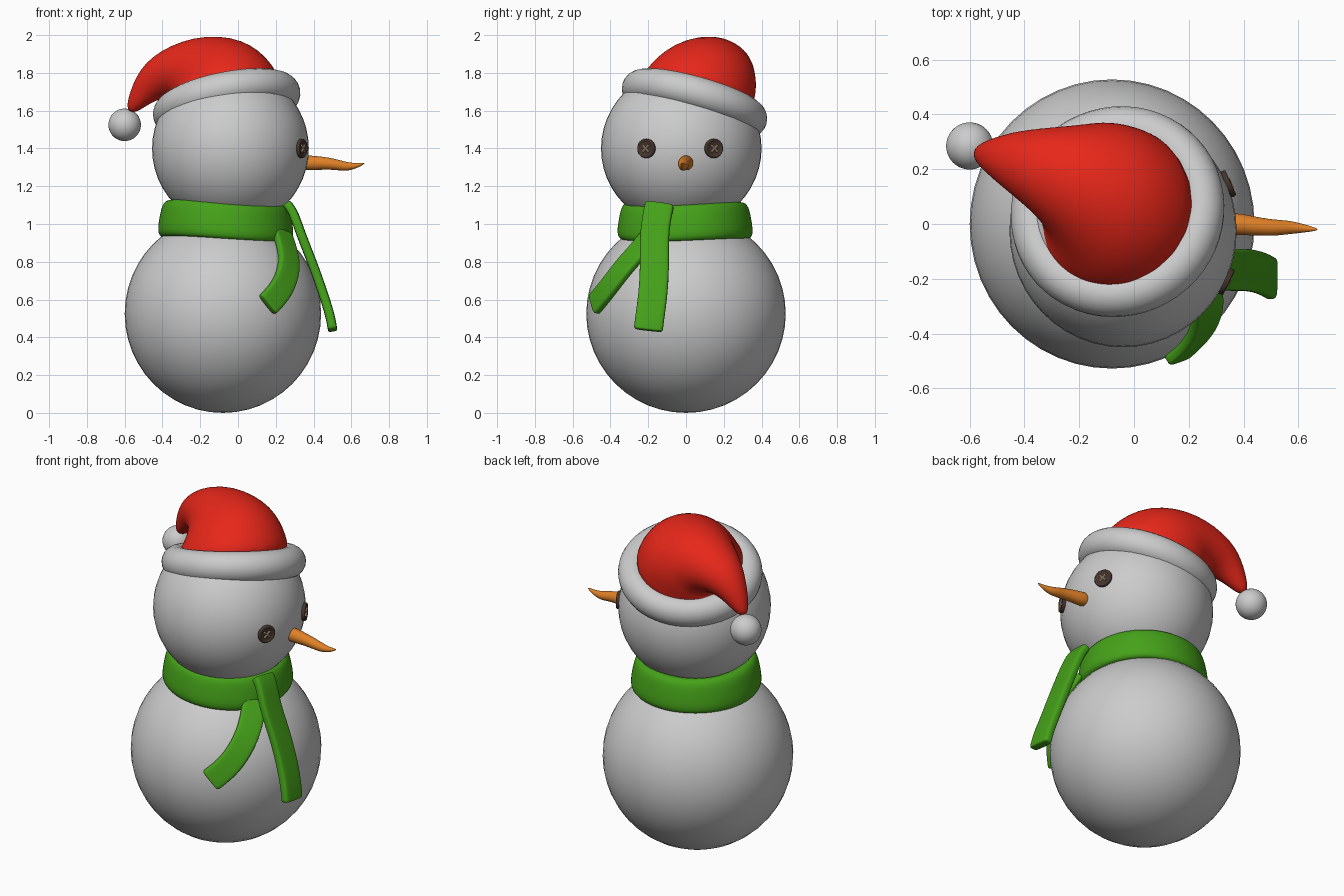
import bpy, bmesh
from math import pi, cos, sin
from mathutils import Vector, Matrix

if "Cube" in bpy.data.objects:
    bpy.data.objects.remove(bpy.data.objects["Cube"])

HEAD = Vector((-0.04, -0.025, 1.40))
BODY = Vector((-0.08, 0.0, 0.525))


def material(name, rgb):
    m = bpy.data.materials.new(name)
    m.diffuse_color = (*rgb, 1)
    m.use_nodes = True
    m.node_tree.nodes["Principled BSDF"].inputs["Base Color"].default_value = m.diffuse_color
    return m


RED = material("red_felt", (0.8, 0.02, 0.01))
GREEN = material("green_wool", (0.06, 0.36, 0.01))
ORANGE = material("carrot_orange", (0.75, 0.22, 0.02))
BROWN = material("dark_brown", (0.06, 0.035, 0.025))
THREAD = material("thread", (0.8, 0.55, 0.35))


def finish(ob, name, mat=None):
    ob.name = name
    if mat:
        ob.data.materials.append(mat)
    for p in ob.data.polygons:
        p.use_smooth = True
    return ob


def ball(name, loc, radii):
    bpy.ops.mesh.primitive_uv_sphere_add(segments=48, ring_count=24, radius=1, location=loc)
    ob = bpy.context.object
    ob.scale = radii
    return finish(ob, name)


def loft(name, rings, mat, closed=False, subsurf=2):
    """Skin rings of points, capping both ends or closing into a loop."""
    bm = bmesh.new()
    vs = [[bm.verts.new(p) for p in r] for r in rings]
    n = len(vs[0])
    pairs = list(zip(vs, vs[1:])) + ([(vs[-1], vs[0])] if closed else [])
    for a, b in pairs:
        for i in range(n):
            j = (i + 1) % n
            bm.faces.new((a[i], a[j], b[j], b[i]))
    if not closed:
        bm.faces.new(vs[0])
        bm.faces.new(vs[-1])
    bmesh.ops.recalc_face_normals(bm, faces=bm.faces)
    me = bpy.data.meshes.new(name)
    bm.to_mesh(me)
    bm.free()
    ob = bpy.data.objects.new(name, me)
    bpy.context.collection.objects.link(ob)
    if subsurf:
        mod = ob.modifiers.new("smooth", 'SUBSURF')
        mod.levels = mod.render_levels = subsurf
    return finish(ob, name, mat)


def circle(c, normal, r, ref, n=20):
    """Circle of points, with its start kept in line with ref."""
    nrm = Vector(normal).normalized()
    u = nrm.cross(Vector(ref)).normalized()
    v = nrm.cross(u)
    return [Vector(c) + r * (u * cos(2*pi*i/n) + v * sin(2*pi*i/n)) for i in range(n)]


def strip(name, pts, wide_dir, width, thick, mat):
    """Soft flat band along a path; wide_dir(point, tangent) gives its width direction."""
    pts = [Vector(p) for p in pts]
    rings = []
    w, t = width / 2, thick / 2
    for i, p in enumerate(pts):
        tan = (pts[min(i+1, len(pts)-1)] - pts[max(i-1, 0)]).normalized()
        u = wide_dir(p, tan)
        u = (u - tan * u.dot(tan)).normalized()
        v = tan.cross(u)
        shape = [(-w, -t*.7), (-w*.8, -t), (0, -t), (w*.8, -t),
                 (w, -t*.7), (w, t*.7), (w*.8, t), (0, t), (w*.8*-1, t), (-w, t*.7)]
        ring = [p + u*a + v*b for a, b in shape]
        rings.append(ring)
        # doubled loop by each end keeps the ends square
        step = tan * 0.012
        if i == 0:
            rings.append([q + step for q in ring])
        if i == len(pts) - 1:
            rings.insert(-1, [q - step for q in ring])
    return loft(name, rings, mat)


# Snowballs
ball("body", BODY, (0.52, 0.528, 0.525))
ball("head", HEAD, (0.415, 0.425, 0.42))

# Hat: tilted brim, drooping cap and pompom
up = Vector((-0.2, 0.28, 1))
bpy.ops.mesh.primitive_torus_add(major_segments=56, minor_segments=20,
                                 major_radius=0.315, minor_radius=0.081,
                                 location=(-0.06, 0.045, 1.637))
brim = bpy.context.object
brim.rotation_euler = up.to_track_quat('Z', 'Y').to_euler()
brim.scale = (1, 1, 1.06)
finish(brim, "hat_brim")
cap = [((-0.06, 0.045, 1.64), up, 0.32),
       ((-0.085, 0.07, 1.73), (-0.35, 0.25, 0.9), 0.305),
       ((-0.15, 0.12, 1.80), (-0.68, 0.28, 0.72), 0.27),
       ((-0.27, 0.18, 1.82), (-0.93, 0.27, 0.2), 0.19),
       ((-0.415, 0.225, 1.78), (-0.85, 0.15, -0.5), 0.125),
       ((-0.50, 0.245, 1.70), (-0.55, 0.1, -0.85), 0.075),
       ((-0.572, 0.26, 1.59), (-0.3, 0.1, -0.95), 0.028)]
loft("hat_cap", [circle(c, n, r, (0.3, 0.95, 0)) for c, n, r in cap], RED)
ball("pompom", (-0.60, 0.285, 1.525), (0.086,) * 3)

# Scarf: loop around the neck and two hanging tails
prof = [(.25, .95), (.25, 1.09), (.29, 1.12), (.335, 1.11), (.352, 1.03),
        (.365, .95), (.345, .915), (.29, .925)]
loop = []
for k in range(32):
    a = 2 * pi * k / 32
    dz = 0.008 * sin(2 * a) - 0.01 * cos(a)
    loop.append([Vector((-0.065 + r*cos(a), -0.005 + r*sin(a), z + dz)) for r, z in prof])
loft("scarf_loop", loop, GREEN, closed=True)
strip("scarf_front_tail",
      [(.26, -.14, 1.105), (.295, -.15, 1.06), (.335, -.17, .94), (.40, -.165, .78),
       (.455, -.175, .62), (.487, -.19, .52), (.502, -.20, .435)],
      lambda p, t: Vector((0, 1, 0)), 0.155, 0.05, GREEN)
strip("scarf_side_tail",
      [(.23, -.17, .96), (.265, -.25, .86), (.275, -.33, .775), (.24, -.415, .66), (.155, -.49, .57)],
      lambda p, t: t.cross(p - BODY), 0.135, 0.045, GREEN)

# Carrot nose
nose = [((.33, 0, 1.325), .040), ((.385, 0, 1.323), .041), ((.46, -.01, 1.322), .034),
        ((.52, -.014, 1.315), .030), ((.57, -.012, 1.304), .025),
        ((.62, -.016, 1.306), .016), ((.672, -.02, 1.322), .004)]
loft("nose", [circle(c, (1, 0, 0), r, (0, 0, 1), 14) for c, r in nose], ORANGE)

# Button eyes with cross stitches, facing out from the head
for side, y in (("right", -0.21), ("left", 0.147)):
    dy = y - HEAD.y
    out = Vector(((0.42**2 - dy**2) ** 0.5, dy, 0)).normalized()
    spot = HEAD + out * 0.412
    button = [(-.02, .050), (.010, .053), (.018, .050), (.020, .045), (.017, .039), (.013, .036), (.013, .006)]
    loft(side + "_eye_button",
         [circle(spot + out*h, out, r, (0, 0, 1), 24) for h, r in button], BROWN, subsurf=1)
    frame = out.to_track_quat('Z', 'Y').to_matrix().to_4x4()
    for i, turn in enumerate((pi/4, -pi/4)):
        bpy.ops.mesh.primitive_cylinder_add(vertices=10, radius=0.0055, depth=0.05)
        st = bpy.context.object
        st.matrix_world = (Matrix.Translation(spot + out*0.017) @ frame
                           @ Matrix.Rotation(turn, 4, 'Z') @ Matrix.Rotation(pi/2, 4, 'Y'))
        finish(st, f"{side}_eye_stitch_{i + 1}", THREAD)
        bpy.ops.object.shade_smooth_by_angle()
